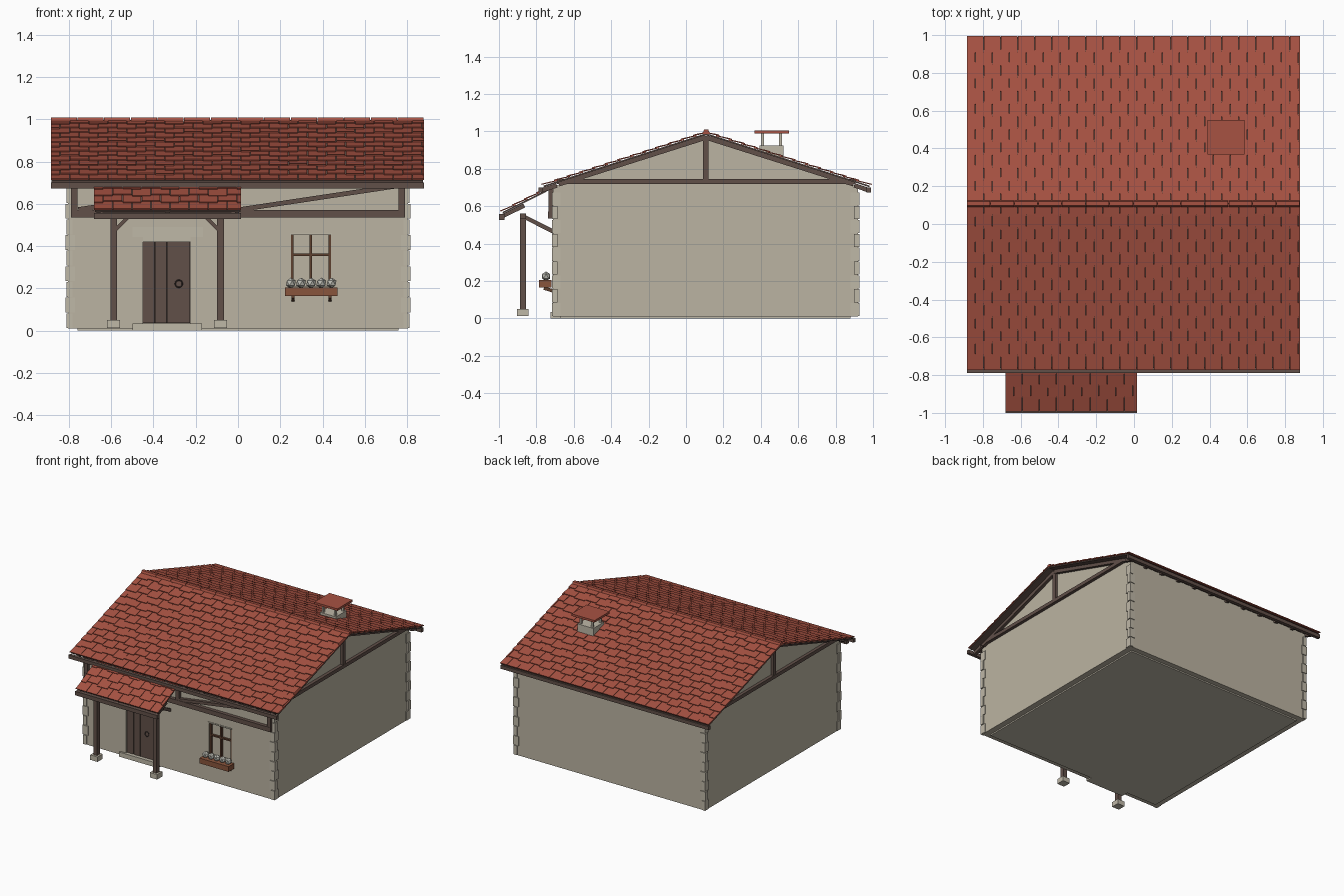
import bpy, bmesh, math, random
from mathutils import Vector

if "Cube" in bpy.data.objects:
    bpy.data.objects.remove(bpy.data.objects["Cube"])

random.seed(4)


def material(name, r, g, b):
    m = bpy.data.materials.new(name)
    m.diffuse_color = (r, g, b, 1)
    m.use_nodes = True
    m.node_tree.nodes["Principled BSDF"].inputs["Base Color"].default_value = m.diffuse_color
    return m


PLASTER = material("plaster", 0.50, 0.455, 0.36)
STONE = material("stone", 0.52, 0.48, 0.39)
TILE = material("clay_tile", 0.39, 0.085, 0.055)
WOOD = material("dark_timber", 0.12, 0.08, 0.066)
BROWN = material("brown_wood", 0.25, 0.09, 0.045)
FRAME = material("window_wood", 0.11, 0.05, 0.028)
FLOWER = material("pale_flower", 0.50, 0.50, 0.45)
IRON = material("iron", 0.04, 0.03, 0.028)

QUADS = [(0, 1, 2, 3), (4, 5, 6, 7), (0, 1, 5, 4), (1, 2, 6, 5), (2, 3, 7, 6), (3, 0, 4, 7)]


def finish(name, bm, mat):
    bmesh.ops.recalc_face_normals(bm, faces=bm.faces)
    me = bpy.data.meshes.new(name)
    bm.to_mesh(me)
    bm.free()
    me.materials.append(mat)
    ob = bpy.data.objects.new(name, me)
    bpy.context.collection.objects.link(ob)
    return ob


def add_hexa(bm, pts):
    v = [bm.verts.new(p) for p in pts]
    for q in QUADS:
        bm.faces.new([v[i] for i in q])


def add_box(bm, x0, x1, y0, y1, z0, z1):
    add_hexa(bm, [(x, y, z) for z in (z0, z1) for x, y in ((x0, y0), (x1, y0), (x1, y1), (x0, y1))])


def box(name, mat, *dims):
    bm = bmesh.new()
    add_box(bm, *dims)
    return finish(name, bm, mat)


def beam(name, a, b, w, h, mat=WOOD):
    """Square timber from a to b, w across and h deep."""
    a, b = Vector(a), Vector(b)
    d = (b - a).normalized()
    side = d.cross(Vector((0, 0, 1))).normalized()
    up = side.cross(d)
    bm = bmesh.new()
    add_hexa(bm, [p + side * w / 2 * i + up * h / 2 * j
                  for p in (a, b) for i, j in ((-1, -1), (1, -1), (1, 1), (-1, 1))])
    return finish(name, bm, mat)


def roof_slope(name, x0, x1, eave, top, rows, width):
    """Timber deck with staggered overlapping tiles; eave and top are (y, z)."""
    e, t = Vector((0, *eave)), Vector((0, *top))
    length = (t - e).length
    d = (t - e) / length
    n = Vector((0, -d.z, d.y)) if d.y > 0 else Vector((0, d.z, -d.y))

    def slab(bm, xa, xb, s0, s1, low0, low1, thick):
        add_hexa(bm, [Vector((x, 0, 0)) + e + d * s + n * (low + k)
                      for k in (0, thick)
                      for x, s, low in ((xa, s0, low0), (xb, s0, low0), (xb, s1, low1), (xa, s1, low1))])

    bm = bmesh.new()
    slab(bm, x0 + 0.004, x1 - 0.004, 0.008, length, -0.008, -0.008, 0.008)
    finish(name + "_deck", bm, WOOD)
    bm = bmesh.new()
    pitch = length / rows
    for r in range(rows):
        x, i = x0 - (width / 2 if r % 2 else 0), 0
        while x < x1 - 0.004:
            xa, xb = max(x, x0), min(x + width - 0.003, x1)
            s0 = r * pitch + ((i % 2) * 0.012 + random.uniform(0, 0.004) if r else 0)
            slab(bm, xa, xb, s0, min((r + 1.25) * pitch, length), 0.007, 0.0005, 0.006)
            x += width
            i += 1
    finish(name + "_tiles", bm, TILE)


# House body with gables, door and window recesses
bm = bmesh.new()
profile = [(-0.71, 0.01), (0.92, 0.01), (0.92, 0.705), (0.105, 0.972), (-0.71, 0.705)]
ends = [[bm.verts.new((x, y, z)) for y, z in profile] for x in (-0.805, 0.805)]
for ring in ends:
    bm.faces.new(ring)
for i in range(5):
    j = (i + 1) % 5
    bm.faces.new((ends[0][i], ends[0][j], ends[1][j], ends[1][i]))
walls = finish("walls", bm, PLASTER)
for name, dims in (("door_cutter", (-0.45, -0.225, -0.75, -0.68, 0.035, 0.42)),
                   ("window_cutter", (0.25, 0.44, -0.75, -0.685, 0.21, 0.455))):
    cutter = box(name, PLASTER, *dims)
    cutter.hide_render = True
    cutter.hide_viewport = True
    cut = walls.modifiers.new(name, 'BOOLEAN')
    cut.operation = 'DIFFERENCE'
    cut.solver = 'EXACT'
    cut.object = cutter
box("floor_slab", STONE, -0.76, 0.76, -0.67, 0.88, 0, 0.012)

# Corner stones, alternating long and short
bm = bmesh.new()
for k in range(9):
    z = 0.012 + k * 0.074
    lx, ly = (0.035, 0.022) if k % 2 else (0.022, 0.04)
    out = 0.815 if k % 2 else 0.811
    for s in (-1, 1):
        xa, xb = sorted((s * out, s * (0.805 - lx)))
        add_box(bm, xa, xb, -0.717, -0.71 + ly, z, z + 0.07)
        add_box(bm, xa, xb, 0.92 - ly, 0.927, z, z + 0.07)
finish("corner_stones", bm, STONE)

# Main roof
roof_slope("front_roof", -0.885, 0.88, (-0.77, 0.707), (0.108, 0.99), 13, 0.09)
roof_slope("back_roof", -0.885, 0.88, (0.99, 0.707), (0.108, 0.99), 13, 0.09)
bm = bmesh.new()
for k in range(14):
    x = -0.885 + k * 1.765 / 14
    pts = [(y, z) for y, z in ((0.088, 0.987), (0.128, 0.987), (0.119, 1.009), (0.097, 1.009))]
    add_hexa(bm, [(xx, y, z) for xx in (x, x + 0.123) for y, z in pts])
finish("ridge_tiles", bm, TILE)
box("front_eave_beam", WOOD, -0.885, 0.88, -0.788, -0.765, 0.673, 0.70)
box("back_eave_beam", WOOD, -0.885, 0.88, 0.965, 0.99, 0.673, 0.70)
for k in range(12):
    x = -0.825 + k * 0.15
    beam("front_rafter_tail", (x, -0.775, 0.684), (x, -0.69, 0.711), 0.022, 0.024)
    beam("back_rafter_tail", (x, 0.98, 0.684), (x, 0.90, 0.711), 0.022, 0.024)

# Gable trusses
for s in (-1, 1):
    x = s * 0.815
    box("gable_tie_beam", WOOD, x - 0.014, x + 0.014, -0.69, 0.905, 0.718, 0.745)
    box("gable_king_post", WOOD, x - 0.012, x + 0.012, 0.09, 0.121, 0.74, 0.975)
    for y in (-0.68, 0.896):
        beam("gable_rafter", (x, y, 0.718), (x, 0.107, 0.968), 0.028, 0.026)

# Front timber frame
box("front_rail", WOOD, -0.79, 0.79, -0.737, -0.705, 0.535, 0.57)
for x in (-0.775, 0.0, 0.775):
    box("front_stud", WOOD, x - 0.015, x + 0.015, -0.735, -0.705, 0.565, 0.69)
for x in (-0.755, 0.01):
    beam("front_brace", (x, -0.722, 0.573), (x + 0.745, -0.722, 0.685), 0.024, 0.022)
box("front_top_rail", WOOD, -0.79, 0.79, -0.733, -0.705, 0.675, 0.70)

# Porch
roof_slope("porch_roof", -0.68, 0.015, (-0.988, 0.565), (-0.735, 0.692), 4, 0.09)
box("porch_eave_beam", WOOD, -0.68, 0.015, -1.0, -0.97, 0.527, 0.557)
for x in (-0.66, -0.3325, -0.005):
    beam("porch_rafter", (x, -0.98, 0.547), (x, -0.865, 0.603), 0.02, 0.022)
box("porch_post_beam", WOOD, -0.64, -0.03, -0.888, -0.855, 0.532, 0.56)
for x, s in ((-0.588, 1), (-0.083, -1)):
    box("porch_post", WOOD, x - 0.016, x + 0.016, -0.888, -0.855, 0.045, 0.555)
    box("porch_post_base", STONE, x - 0.031, x + 0.031, -0.904, -0.842, 0.012, 0.05)
    beam("porch_knee_brace", (x + s * 0.01, -0.871, 0.478), (x + s * 0.07, -0.871, 0.538), 0.02, 0.016)
    beam("porch_wall_brace", (x, -0.86, 0.54), (x, -0.705, 0.462), 0.022, 0.022)

# Door, lintels and step
for k in range(4):
    x = -0.449 + k * 0.0562
    box("door_plank", WOOD, x, x + 0.0545, -0.7, -0.678, 0.036, 0.42)
box("door_backing", IRON, -0.449, -0.226, -0.69, -0.675, 0.036, 0.42)
box("door_lintel", STONE, -0.45, -0.225, -0.716, -0.69, 0.42, 0.444)
box("door_head_stone", STONE, -0.5, -0.165, -0.714, -0.70, 0.444, 0.49)
box("door_step", STONE, -0.5, -0.17, -0.725, -0.66, 0.0, 0.035)
bpy.ops.mesh.primitive_torus_add(location=(-0.28, -0.703, 0.222), rotation=(math.pi / 2, 0, 0),
                                 major_radius=0.017, minor_radius=0.003,
                                 major_segments=16, minor_segments=6)
ring = bpy.context.object
ring.name = "door_ring"
ring.data.materials.append(IRON)

# Window bars and sill
for x in (0.256, 0.345, 0.434):
    box("window_upright", FRAME, x - 0.006, x + 0.006, -0.703, -0.684, 0.21, 0.455)
box("window_crossbar", FRAME, 0.25, 0.44, -0.702, -0.684, 0.354, 0.365)
box("window_head_stone", STONE, 0.245, 0.445, -0.714, -0.70, 0.453, 0.462)

# Flower box
box("flower_box", BROWN, 0.222, 0.47, -0.785, -0.718, 0.165, 0.205)
for x in (0.26, 0.434):
    beam("flower_box_bracket", (x, -0.76, 0.162), (x, -0.705, 0.145), 0.014, 0.018, FRAME)
bm = bmesh.new()
for k in range(5):
    ico = bmesh.ops.create_icosphere(bm, subdivisions=1, radius=0.026)
    bmesh.ops.translate(bm, verts=ico["verts"], vec=(0.25 + k * 0.048, -0.748, 0.225))
finish("flowers", bm, FLOWER)

# Chimney with raised cap
box("chimney_stack", STONE, 0.42, 0.555, 0.392, 0.522, 0.80, 0.925)
for x in (0.43, 0.53):
    for y in (0.402, 0.497):
        box("chimney_leg", STONE, x, x + 0.015, y, y + 0.015, 0.92, 0.99)
box("chimney_cap", TILE, 0.39, 0.585, 0.367, 0.55, 0.988, 1.004)
